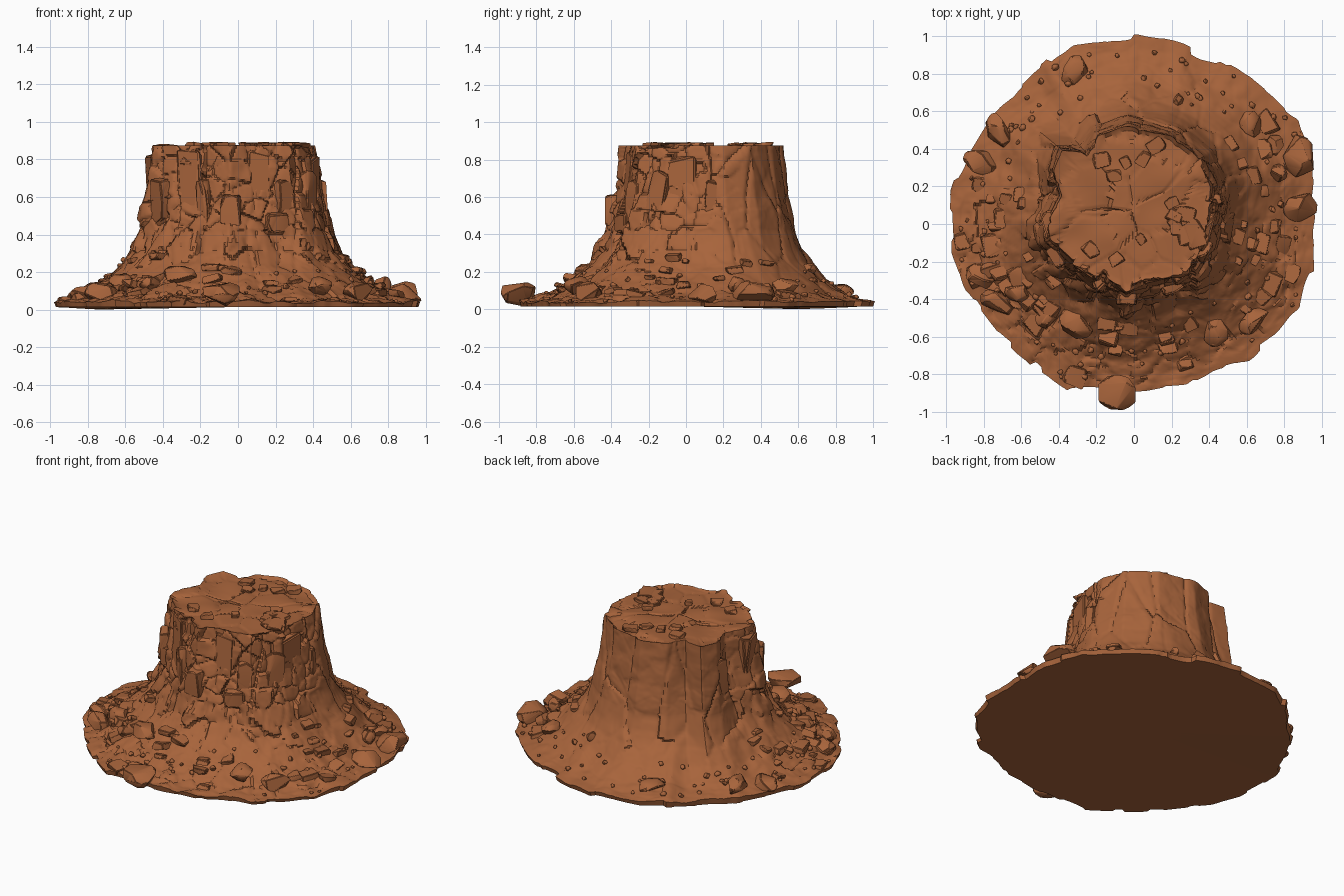
import bpy, bmesh, math, random
from mathutils import Vector, Matrix, noise

if "Cube" in bpy.data.objects:
    bpy.data.objects.remove(bpy.data.objects["Cube"])

random.seed(7)
CX, CY, N = 0.0, 0.08, 320
mat = bpy.data.materials.new("red brown rock")
mat.diffuse_color = (0.39, 0.127, 0.044, 1)
mat.use_nodes = True
mat.node_tree.nodes["Principled BSDF"].inputs["Base Color"].default_value = mat.diffuse_color

# Plan outlines: cliff top and outer rim of the rubble skirt
TOP = [(.42, .2), (.36, .35), (.2, .47), (-.03, .52), (-.19, .46), (-.25, .37), (-.38, .39),
       (-.42, .28), (-.38, .15), (-.45, .03), (-.44, -.08), (-.33, -.2), (-.18, -.27),
       (-.04, -.36), (.1, -.3), (.28, -.26), (.38, -.1)]
RIM = [(.95, 0), (.97, .3), (.87, .55), (.7, .7), (.55, .82), (.4, .88), (.2, .96), (0, 1),
       (-.33, .96), (-.5, .83), (-.68, .65), (-.78, .55), (-.9, .35), (-.98, .17), (-.97, -.15),
       (-.9, -.35), (-.72, -.58), (-.5, -.78), (-.35, -.88), (0, -.88), (.28, -.85), (.4, -.77),
       (.6, -.72), (.75, -.6), (.88, -.45), (.95, -.25)]
# Slope profile: (fraction from cliff top to rim, height)
PROFILE = [(0, .875), (.03, .74), (.07, .6), (.15, .42), (.23, .32), (.32, .25), (.5, .158),
           (.7, .09), (.87, .058), (1, .042)]


def radius(outline, a):
    """Distance from the cliff centre to a closed outline in direction a."""
    d = Vector((math.cos(a), math.sin(a)))
    best = 0
    for (x0, y0), (x1, y1) in zip(outline, outline[1:] + outline[:1]):
        p, q = Vector((x0 - CX, y0 - CY)), Vector((x1 - x0, y1 - y0))
        den = d.x * q.y - d.y * q.x
        if abs(den) > 1e-9:
            r = (p.x * q.y - p.y * q.x) / den
            u = (p.x * d.y - p.y * d.x) / den
            if -1e-6 <= u <= 1 + 1e-6 and r > best:
                best = r
    return best


def height(t):
    for (t0, z0), (t1, z1) in zip(PROFILE, PROFILE[1:]):
        if t <= t1:
            return z0 + (z1 - z0) * (t - t0) / (t1 - t0)
    return PROFILE[-1][1]


def blocks(p):
    """Cracked stone pattern: tilted plates from Voronoi cells, cut at their borders."""
    d, pts = noise.voronoi(p)
    c = pts[0]
    tilt = noise.cell_vector(c * 37) - Vector((.5, .5, .5))
    v = noise.cell(c * 53.7) * .5 + (p - c).dot(tilt) * 1.1
    return v - max(0, .10 - (d[1] - d[0])) * 4


def surface(a, t, rt, rb):
    """Point on the cliff wall or skirt."""
    ca, sa = math.cos(a), math.sin(a)
    r, z = rt + (rb - rt) * t, height(t)
    p = Vector((CX + r * ca, CY + r * sa, z))
    wall = min(1, max(0, (z - .14) / .14))
    rough = min(1, max(.12, .55 - sa * .9))          # front is blocky, back smooth
    small = blocks(Vector((p.x * 7, p.y * 7, p.z * 10 + 3)))
    tall = blocks(Vector((p.x * 4.5, p.y * 4.5, p.z * 1.8)))
    soft = noise.fractal(p * 5, 1, 2, 4)
    out = wall * (.028 * rough * small + .02 * tall + .008 * soft)
    edge = 1 - max(0, t - .85) / .15
    lump = blocks(Vector((p.x * 6, p.y * 6, 9)))
    chip = blocks(Vector((p.x * 13, p.y * 13, 5)))
    gully = noise.noise(Vector((ca * 7, sa * 7, 2)))
    skirt = (1 - wall) * (.016 * soft + .018 * (.3 + rough) * lump + .010 * rough * chip
                          + .016 * gully) * (.5 + .5 * edge)
    rim = max(0, t - .6) / .4 * (.018 * noise.cell(Vector((ca * 6 + 9, sa * 6 + 9, 0)))
                                 + .010 * noise.noise(Vector((ca * 9, sa * 9, 0))))
    r += out + rim
    return Vector((CX + r * ca, CY + r * sa, max(z + skirt, .026)))


def finish(name, bm, angle):
    bmesh.ops.recalc_face_normals(bm, faces=bm.faces)
    me = bpy.data.meshes.new(name)
    bm.to_mesh(me)
    bm.free()
    me.materials.append(mat)
    me.shade_smooth()
    me.set_sharp_from_angle(angle=math.radians(angle))
    ob = bpy.data.objects.new(name, me)
    bpy.context.collection.objects.link(ob)
    return ob


# Butte: plateau, cliff, skirt and underside as one ringed skin
angles = [2 * math.pi * i / N for i in range(N)]
radii = [(radius(TOP, a), radius(RIM, a)) for a in angles]
steps = [.15 * (i / 45) ** 1.2 for i in range(46)] + [.15 + .85 * i / 50 for i in range(1, 51)]
bm = bmesh.new()
rings = []
for k in range(1, 21):
    f = k / 21
    ring = []
    for a, (rt, rb) in zip(angles, radii):
        lip = surface(a, 0, rt, rb)
        rl = math.hypot(lip.x - CX, lip.y - CY)
        r = f * (.42 + (rl - .42) * f ** 3)          # round in the middle, cliff shape at the lip
        x, y = CX + r * math.cos(a), CY + r * math.sin(a)
        z = .868 + .014 * blocks(Vector((x * 5, y * 5, 4))) + .014 * noise.noise(Vector((x * 6, y * 6, 1)))
        ring.append(bm.verts.new((x, y, z)))
    rings.append(ring)
for t in steps:
    rings.append([bm.verts.new(surface(a, t, *r)) for a, r in zip(angles, radii)])
base = []
for v in rings[-1]:
    dip = max(0, 1 - (Vector((v.co.x, v.co.y)) - Vector((-.7, .58))).length / .5)
    base.append(bm.verts.new((v.co.x * .99, v.co.y * .99, .014 - .014 * dip)))
rings.append(base)
for r0, r1 in zip(rings, rings[1:]):
    for i in range(N):
        j = (i + 1) % N
        bm.faces.new((r0[i], r1[i], r1[j], r0[j]))
for ring, z in ((rings[0], .872), (base, .014)):
    c = bm.verts.new((CX, CY, z))
    for i in range(N):
        bm.faces.new((c, ring[i], ring[(i + 1) % N]))
finish("butte", bm, 34)


def rock(bm, pos, size, turn=0, tilt=.15, boxy=False, bevel=.1):
    """Add a chipped convex stone with half sizes `size`."""
    tmp = bmesh.new()
    if boxy:
        pts = [Vector((x * random.uniform(.55, 1.05), y * random.uniform(.55, 1.05), z * random.uniform(.7, 1.05)))
               for x in (-1, 0, 1) for y in (-1, 0, 1) for z in (-1, 0, 1) if x or y or z]
    else:
        pts = [Vector([random.gauss(0, 1) for _ in range(3)]).normalized() for _ in range(24)]
    rot = Matrix.Rotation(turn, 3, 'Z') @ Matrix.Rotation(random.uniform(-tilt, tilt), 3, 'X') \
        @ Matrix.Rotation(random.uniform(-tilt, tilt), 3, 'Y')
    for p in pts:
        q = Vector(pos) + rot @ Vector((p.x * size[0], p.y * size[1], p.z * size[2]))
        q.z = max(q.z, .018)
        tmp.verts.new(q)
    bmesh.ops.convex_hull(tmp, input=tmp.verts)
    bmesh.ops.delete(tmp, geom=[v for v in tmp.verts if not v.link_faces], context='VERTS')
    bmesh.ops.dissolve_limit(tmp, angle_limit=.25, verts=tmp.verts, edges=tmp.edges)
    if bevel:
        bmesh.ops.bevel(tmp, geom=tmp.edges[:], offset=bevel * min(size), segments=2,
                        affect='EDGES', clamp_overlap=True)
    me = bpy.data.meshes.new("tmp")
    tmp.to_mesh(me)
    tmp.free()
    bm.from_mesh(me)
    bpy.data.meshes.remove(me)


def ground(x, y):
    a = math.atan2(y - CY, x - CX)
    rt, rb = radius(TOP, a), radius(RIM, a)
    t = (math.hypot(x - CX, y - CY) - rt) / (rb - rt)
    return surface(a, min(1, max(0, t)), rt, rb).z


# Large boulders: x, y, half length, half width, half height, turn
BOULDERS = [(-.09, -.895, .12, .1, .075, 0), (-.32, .81, .1, .075, .05, 1.1), (-.72, .5, .07, .1, .055, .3),
            (-.82, .33, .1, .07, .05, -.4), (.62, .53, .06, .085, .05, .1), (.88, .36, .09, .12, .07, .2),
            (.89, .09, .1, .08, .06, .2), (.77, .27, .05, .05, .06, 0), (.65, -.52, .1, .07, .06, .5),
            (.43, -.57, .08, .09, .055, .3), (-.31, -.53, .1, .085, .06, -.5), (-.73, -.42, .1, .07, .06, -.5),
            (-.82, -.28, .08, .08, .055, .2), (-.62, -.36, .07, .06, .05, 0), (-.47, -.5, .06, .06, .045, .4),
            (.23, .66, .035, .04, .03, 0), (.75, .42, .05, .06, .045, 0)]
bm = bmesh.new()
for x, y, lx, ly, lz, turn in BOULDERS:
    z = max(ground(x, y) + lz * .3, lz + .015)
    rock(bm, (x, y, z), (lx, ly, lz), turn, .1)
finish("boulders", bm, 38)

# Broken slabs half sunk in the front and side slopes
bm = bmesh.new()
for _ in range(60):
    a = random.choice((random.uniform(-2.9, -.2), random.uniform(-.5, .6), random.uniform(-3.3, -2.2)))
    rt, rb = radius(TOP, a), radius(RIM, a)
    p = surface(a, random.uniform(.27, .9), rt, rb)
    s = random.uniform(.025, .06)
    rock(bm, p, (s, s * random.uniform(.7, 1.4), s * .42), a, .3, True, .2)
finish("talus_slabs", bm, 40)

# Pebbles scattered over the skirt
bm = bmesh.new()
for _ in range(100):
    a = random.uniform(0, 2 * math.pi)
    rt, rb = radius(TOP, a), radius(RIM, a)
    p = surface(a, random.uniform(.4, .95), rt, rb)
    s = random.uniform(.01, .02)
    rock(bm, p + Vector((0, 0, s * .4)), (s, s * 1.1, s * .9), a, .3, False, 0)
finish("pebbles", bm, 50)

# Plates and pillars set into the cliff: angle, fraction, half width, half height
PLATES = [(-2.22, .05, .085, .2), (-1.99, .09, .045, .14), (-1.3, .04, .07, .16), (-.95, .08, .06, .12),
          (-2.6, .08, .07, .12), (-.55, .07, .06, .14), (.12, .07, .035, .1), (-2.95, .04, .08, .12),
          (-1.65, .1, .06, .08), (-.25, .05, .08, .15), (-1.1, .13, .07, .06), (2.75, .06, .06, .12)]
bm = bmesh.new()
for a, t, w, h in PLATES:
    rt, rb = radius(TOP, a), radius(RIM, a)
    p = surface(a, t, rt, rb)
    p -= Vector((math.cos(a), math.sin(a), 0)) * .024
    p.z = min(p.z, .86 - h)
    rock(bm, p, (.042, w, h), a, .08, True, .2)
finish("cliff_plates", bm, 40)

# Loose flat stones on the plateau
bm = bmesh.new()
for _ in range(16):
    a, f = random.uniform(0, 2 * math.pi), random.uniform(.35, .93)
    r = radius(TOP, a) * f
    s = random.uniform(.03, .065)
    rock(bm, (CX + r * math.cos(a), CY + r * math.sin(a), .876), (s, s * .8, .015), a * 3, .08, True, .2)
finish("plateau_stones", bm, 40)
